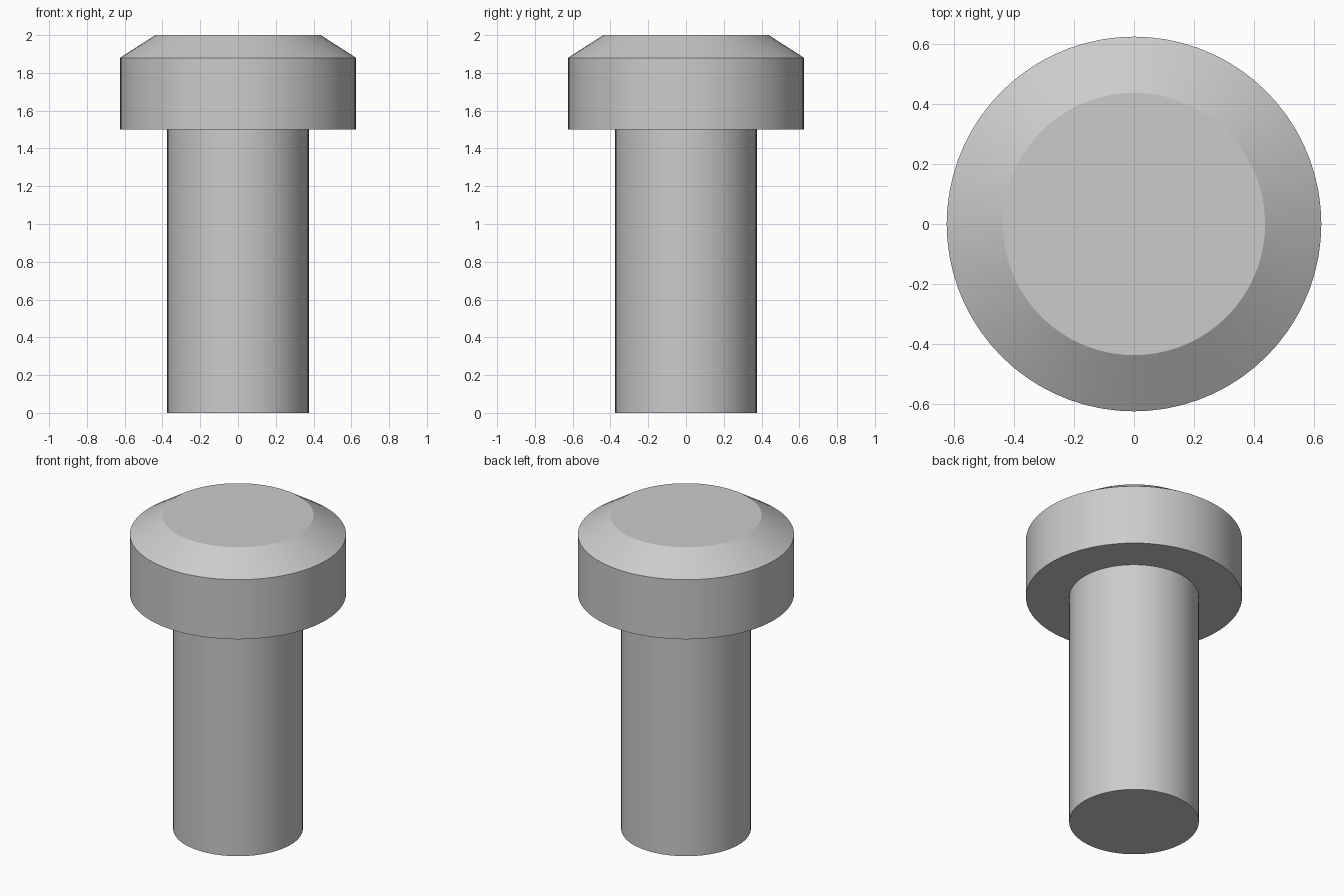
import bpy, bmesh, math

if "Cube" in bpy.data.objects:
    bpy.data.objects.remove(bpy.data.objects["Cube"], do_unlink=True)

SIDES = 72

steel = bpy.data.materials.new("plain grey")
steel.use_nodes = True
grey = (0.6, 0.6, 0.6, 1)
steel.diffuse_color = grey
steel.node_tree.nodes["Principled BSDF"].inputs["Base Color"].default_value = grey


def turned_part(name, profile):
    """Closed solid of revolution from (radius, height) points, bottom to top."""
    bm = bmesh.new()
    rings = []
    for radius, z in profile:
        angles = [2 * math.pi * i / SIDES for i in range(SIDES)]
        rings.append([bm.verts.new((radius * math.cos(a), radius * math.sin(a), z))
                      for a in angles])
    for low, high in zip(rings, rings[1:]):
        for i in range(SIDES):
            j = (i + 1) % SIDES
            bm.faces.new((low[i], low[j], high[j], high[i]))
    bm.faces.new(rings[0][::-1])
    bm.faces.new(rings[-1])
    mesh = bpy.data.meshes.new(name)
    bm.to_mesh(mesh)
    bm.free()
    mesh.materials.append(steel)
    obj = bpy.data.objects.new(name, mesh)
    bpy.context.collection.objects.link(obj)
    bpy.ops.object.select_all(action="DESELECT")
    obj.select_set(True)
    bpy.context.view_layer.objects.active = obj
    bpy.ops.object.shade_smooth_by_angle(angle=math.radians(25))
    return obj


# One continuous pin: shank, flat shoulder, wide head and bevelled crown
turned_part("headed_pin", [
    (0.375, 0), (0.375, 1.5),
    (0.625, 1.5), (0.625, 1.88), (0.4375, 2),
])
